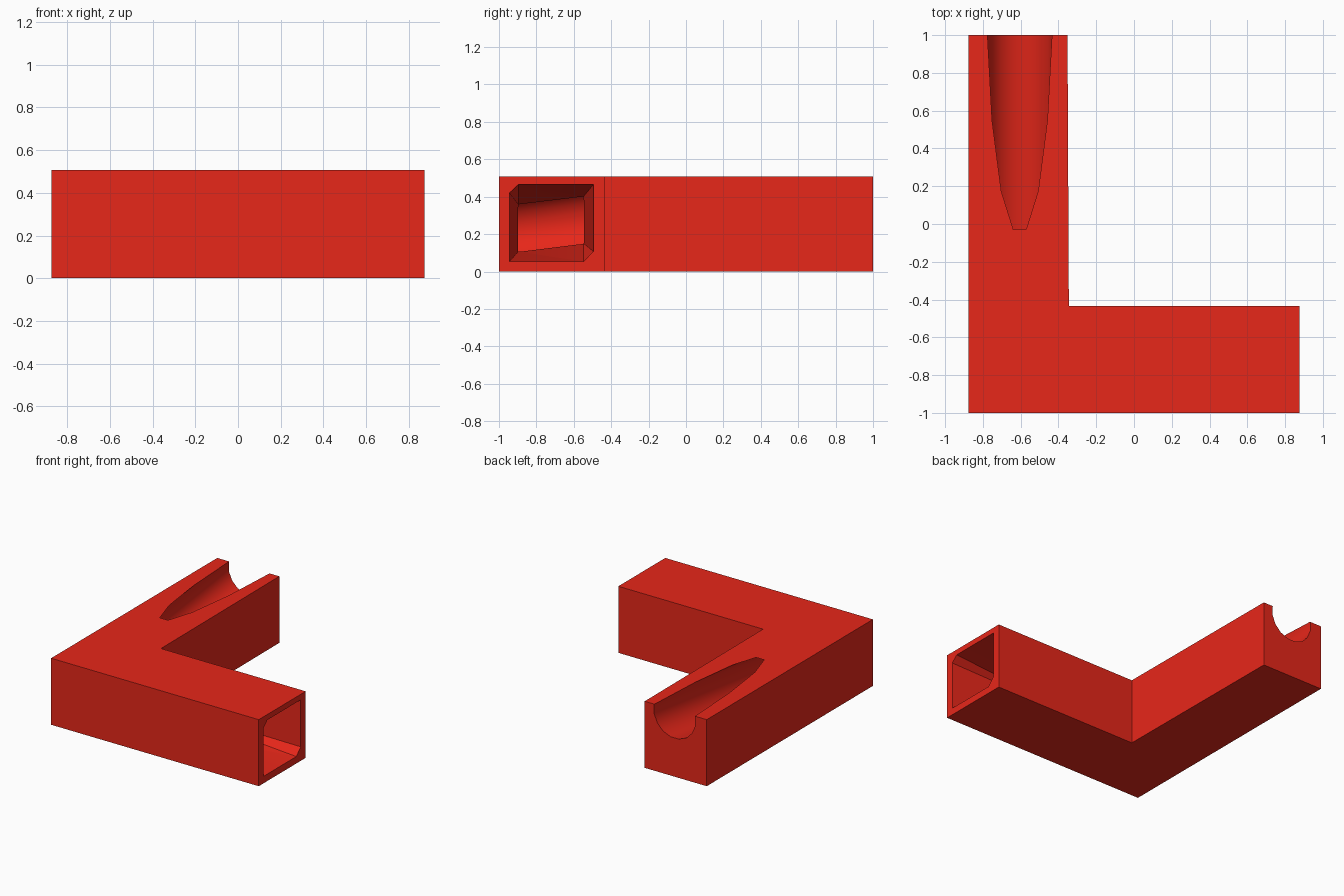
import bpy, bmesh, math

if "Cube" in bpy.data.objects:
    bpy.data.objects.remove(bpy.data.objects["Cube"])

HEIGHT = 0.507
BORE_X, BORE_R, SIDES = -0.605, 0.176, 16


def make_object(name, bm):
    bmesh.ops.recalc_face_normals(bm, faces=bm.faces)
    mesh = bpy.data.meshes.new(name)
    bm.to_mesh(mesh)
    bm.free()
    obj = bpy.data.objects.new(name, mesh)
    bpy.context.collection.objects.link(obj)
    return obj


def hull(name, points):
    bm = bmesh.new()
    for p in points:
        bm.verts.new(p)
    bmesh.ops.convex_hull(bm, input=bm.verts)
    bmesh.ops.dissolve_limit(bm, angle_limit=0.01, verts=bm.verts, edges=bm.edges)
    return make_object(name, bm)


# L-shaped block
outline = [(-0.875, -1), (0.875, -1), (0.875, -0.435),
           (-0.345, -0.435), (-0.352, 1), (-0.875, 1)]
bm = bmesh.new()
base = bm.faces.new([bm.verts.new((x, y, 0)) for x, y in outline])
top = bmesh.ops.extrude_face_region(bm, geom=[base])["geom"]
bmesh.ops.translate(bm, vec=(0, 0, HEIGHT),
                    verts=[g for g in top if isinstance(g, bmesh.types.BMVert)])
block = make_object("elbow_block", bm)


# Sloping round bore that breaks out through the top of the long arm
def bore_ring(y):
    zc = 0.338 + 0.13 * y
    angles = [2 * math.pi * (i + 0.5) / SIDES for i in range(SIDES)]
    return [(BORE_X + BORE_R * math.sin(a), y, zc + BORE_R * math.cos(a)) for a in angles]


bore = hull("bore_cutter", bore_ring(-0.9) + bore_ring(1.15))

# Tapered mouth in the short arm, leading into the bore
mouth = [(-0.944, 0.42), (-0.896, 0.465), (-0.495, 0.465),
         (-0.495, 0.107), (-0.548, 0.053), (-0.944, 0.053)]
throat = [(-0.896, 0.358), (-0.548, 0.40), (-0.548, 0.15), (-0.896, 0.107)]
funnel = hull("funnel_cutter", [(0.876, y, z) for y, z in mouth]
              + [(-0.51, y, z) for y, z in throat])

# Cut both passages
bpy.context.view_layer.objects.active = block
block.select_set(True)
for cutter in (bore, funnel):
    mod = block.modifiers.new("cut", "BOOLEAN")
    mod.operation = "DIFFERENCE"
    mod.solver = "EXACT"
    mod.object = cutter
    bpy.ops.object.modifier_apply(modifier=mod.name)
    bpy.data.objects.remove(cutter)

bpy.ops.object.shade_smooth_by_angle(angle=math.radians(30))

# Red finish
red = bpy.data.materials.new("red")
red.diffuse_color = (0.8, 0.02, 0.01, 1)
red.use_nodes = True
red.node_tree.nodes["Principled BSDF"].inputs["Base Color"].default_value = red.diffuse_color
block.data.materials.clear()
block.data.materials.append(red)
